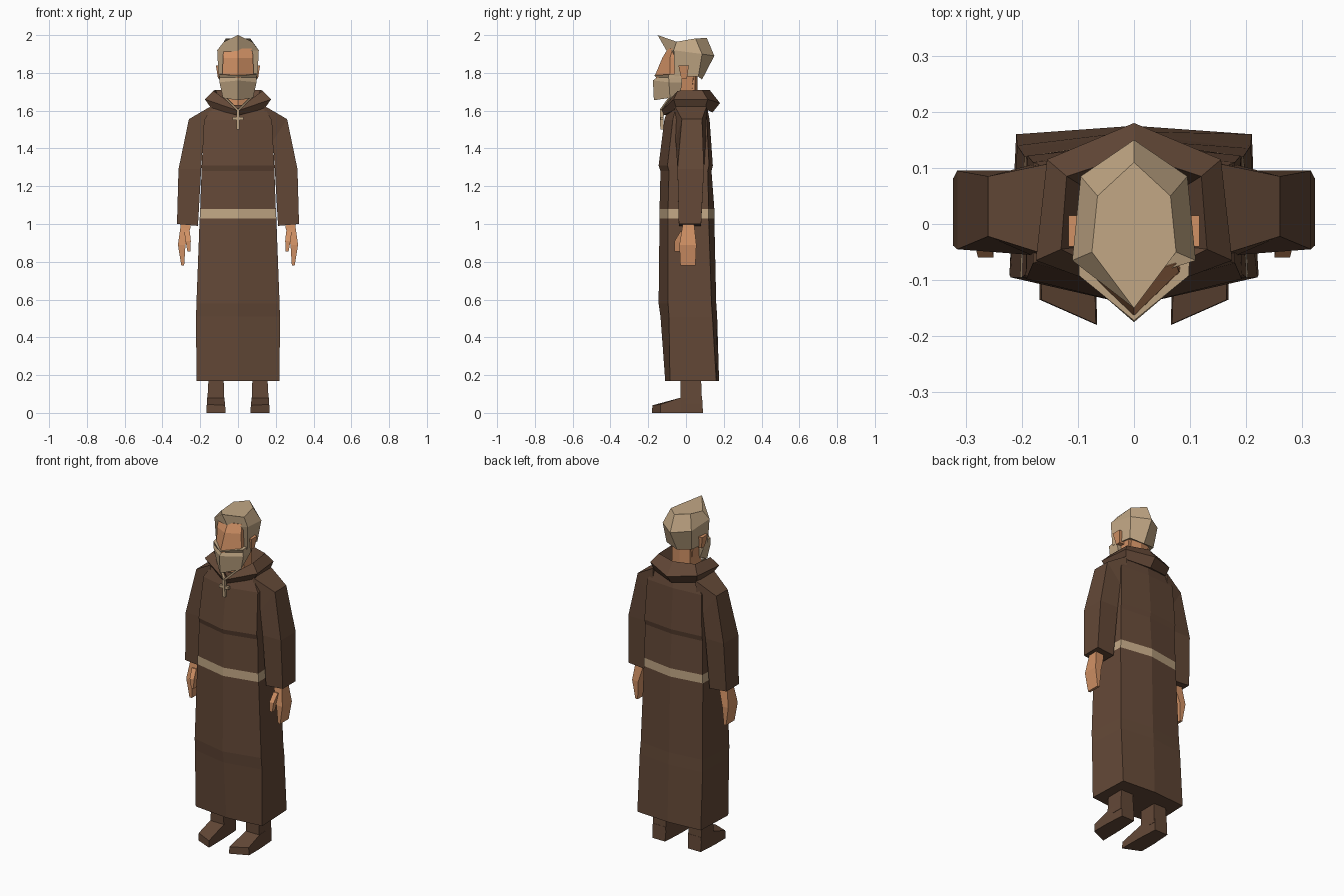
import bpy, bmesh


def material(name, rgb):
    m = bpy.data.materials.new(name)
    m.diffuse_color = (*rgb, 1)
    return m


BROWN = material("robe_brown", (0.125, 0.065, 0.038))
TAN = material("pale_tan", (0.54, 0.39, 0.235))
SKIN = material("skin", (0.64, 0.285, 0.13))


def loft(name, rings, mats, mirror=False):
    """Join rings of points into a closed flat-faced solid."""
    bm = bmesh.new()
    loops = [[bm.verts.new(p) for p in r] for r in rings]
    n = len(loops[0])
    for a, b in zip(loops, loops[1:]):
        for i in range(n):
            j = (i + 1) % n
            bm.faces.new((a[i], a[j], b[j], b[i]))
    bm.faces.new(loops[0][::-1])
    bm.faces.new(loops[-1])
    bmesh.ops.recalc_face_normals(bm, faces=bm.faces)
    me = bpy.data.meshes.new(name)
    bm.to_mesh(me)
    bm.free()
    ob = bpy.data.objects.new(name, me)
    bpy.context.collection.objects.link(ob)
    for m in mats:
        me.materials.append(m)
    if mirror:
        ob.modifiers.new("mirror", 'MIRROR')
    return ob


def sym(front, fside, bside, back):
    """Six-sided ring: centre points (y, z), right-hand corners (x, y, z)."""
    f, b = (0, *front), (0, *back)
    (fx, fy, fz), (bx, by, bz) = fside, bside
    return [f, fside, bside, b, (-bx, by, bz), (-fx, fy, fz)]


def level(z, wf, wb, f, fc, bc, b):
    return sym((f, z), (wf, fc, z), (wb, bc, z), (b, z))


def rect(z, x0, x1, y0, y1, tilt=0):
    return [(x0, y0, z - tilt), (x1, y0, z), (x1, y1, z), (x0, y1, z - tilt)]


# robe with the belt as a coloured band
robe = loft("robe", [
    level(0.17, 0.22, 0.21, -0.11, -0.085, 0.16, 0.175),
    level(0.51, 0.222, 0.208, -0.135, -0.09, 0.14, 0.165),
    level(0.58, 0.22, 0.205, -0.145, -0.095, 0.135, 0.16),
    level(1.03, 0.203, 0.195, -0.14, -0.095, 0.12, 0.15),
    level(1.08, 0.20, 0.193, -0.14, -0.095, 0.12, 0.15),
    level(1.28, 0.193, 0.19, -0.135, -0.09, 0.115, 0.135),
    level(1.31, 0.192, 0.19, -0.145, -0.098, 0.122, 0.142),
    level(1.55, 0.18, 0.18, -0.115, -0.07, 0.11, 0.125),
    level(1.63, 0.13, 0.13, -0.09, -0.05, 0.09, 0.11),
], [BROWN, TAN])
for face in robe.data.polygons:
    if 1.04 < face.center.z < 1.07:
        face.material_index = 1

# sleeves
loft("sleeve", [
    [(0.15, -0.07, 1.42), (0.14, -0.06, 1.625), (0.14, 0.11, 1.625), (0.15, 0.11, 1.42)],
    [(0.185, -0.055, 1.44), (0.26, -0.022, 1.555), (0.26, 0.085, 1.555), (0.185, 0.105, 1.44)],
    rect(1.29, 0.195, 0.315, -0.045, 0.095),
    rect(1.0, 0.212, 0.323, -0.038, 0.08, 0.01),
], [BROWN], True)

# folded hood around the neck
loft("hood", [
    sym((-0.12, 1.575), (0.14, -0.05, 1.61), (0.14, 0.10, 1.61), (0.14, 1.59)),
    sym((-0.13, 1.60), (0.175, -0.065, 1.66), (0.155, 0.115, 1.66), (0.18, 1.64)),
    sym((-0.11, 1.61), (0.13, -0.045, 1.705), (0.12, 0.085, 1.71), (0.125, 1.71)),
    sym((-0.09, 1.59), (0.09, -0.04, 1.63), (0.08, 0.06, 1.63), (0.08, 1.63)),
], [BROWN])

# neck and face
loft("neck", [
    level(1.57, 0.075, 0.06, -0.085, -0.05, 0.05, 0.07),
    level(1.66, 0.07, 0.06, -0.08, -0.045, 0.045, 0.06),
    level(1.82, 0.07, 0.06, -0.08, -0.05, 0.05, 0.06),
], [SKIN])
loft("face", [
    level(1.69, 0.07, 0.06, -0.14, -0.07, 0.03, 0.04),
    level(1.79, 0.082, 0.075, -0.163, -0.085, 0.04, 0.05),
    level(1.88, 0.08, 0.075, -0.125, -0.085, 0.04, 0.05),
    level(1.93, 0.075, 0.07, -0.095, -0.07, 0.04, 0.05),
], [SKIN])
loft("ear", [
    rect(1.77, 0.07, 0.106, -0.025, 0.005),
    rect(1.84, 0.07, 0.117, -0.04, 0.015),
], [SKIN], True)

# hair and beard
loft("hair", [
    sym((-0.05, 1.82), (0.103, -0.06, 1.78), (0.083, 0.065, 1.78), (0.085, 1.765)),
    sym((-0.10, 1.912), (0.11, -0.065, 1.92), (0.095, 0.085, 1.90), (0.15, 1.89)),
    sym((-0.15, 2.0), (0.075, -0.05, 1.965), (0.065, 0.05, 1.982), (0.11, 1.985)),
], [TAN])
loft("beard", [
    sym((-0.17, 1.655), (0.08, -0.085, 1.668), (0.07, -0.03, 1.69), (-0.03, 1.69)),
    sym((-0.175, 1.76), (0.098, -0.09, 1.75), (0.098, -0.02, 1.75), (-0.02, 1.75)),
    sym((-0.155, 1.775), (0.098, -0.092, 1.775), (0.1, -0.02, 1.775), (-0.02, 1.775)),
    sym((-0.172, 1.787), (0.098, -0.092, 1.792), (0.1, -0.02, 1.80), (-0.02, 1.80)),
], [TAN])

# pendant cross on a cord
loft("cross_upright", [rect(1.50, -0.008, 0.008, -0.136, -0.12),
                       rect(1.605, -0.008, 0.008, -0.138, -0.12)], [TAN])
loft("cross_bar", [rect(1.55, -0.03, 0.03, -0.135, -0.12),
                   rect(1.567, -0.03, 0.03, -0.135, -0.12)], [TAN])
loft("cord", [
    [(0, -0.138, 1.595), (0, -0.138, 1.607), (0, -0.12, 1.607), (0, -0.12, 1.595)],
    [(0.072, -0.088, 1.665), (0.072, -0.088, 1.677), (0.065, -0.075, 1.677), (0.065, -0.075, 1.665)],
], [TAN], True)

# hands and thumbs
loft("hand", [
    rect(1.03, 0.25, 0.30, -0.015, 0.04),
    rect(0.98, 0.252, 0.305, -0.02, 0.045),
    rect(0.89, 0.278, 0.318, -0.035, 0.055),
    rect(0.78, 0.285, 0.30, -0.03, 0.05),
], [SKIN], True)
loft("thumb", [
    rect(0.96, 0.255, 0.285, -0.03, 0.01),
    rect(0.91, 0.25, 0.278, -0.06, -0.025),
    rect(0.855, 0.252, 0.268, -0.06, -0.035),
], [SKIN], True)

# legs and shoes
loft("leg", [
    rect(0.05, 0.072, 0.163, -0.03, 0.085),
    rect(0.30, 0.08, 0.15, -0.03, 0.075),
], [BROWN], True)
loft("shoe", [
    [(0.075, 0.09, 0), (0.16, 0.09, 0), (0.16, 0.085, 0.085), (0.075, 0.085, 0.085)],
    [(0.068, -0.03, 0), (0.168, -0.03, 0), (0.163, -0.03, 0.08), (0.072, -0.03, 0.08)],
    [(0.066, -0.18, 0), (0.168, -0.135, 0), (0.165, -0.135, 0.045), (0.068, -0.178, 0.04)],
], [BROWN], True)
